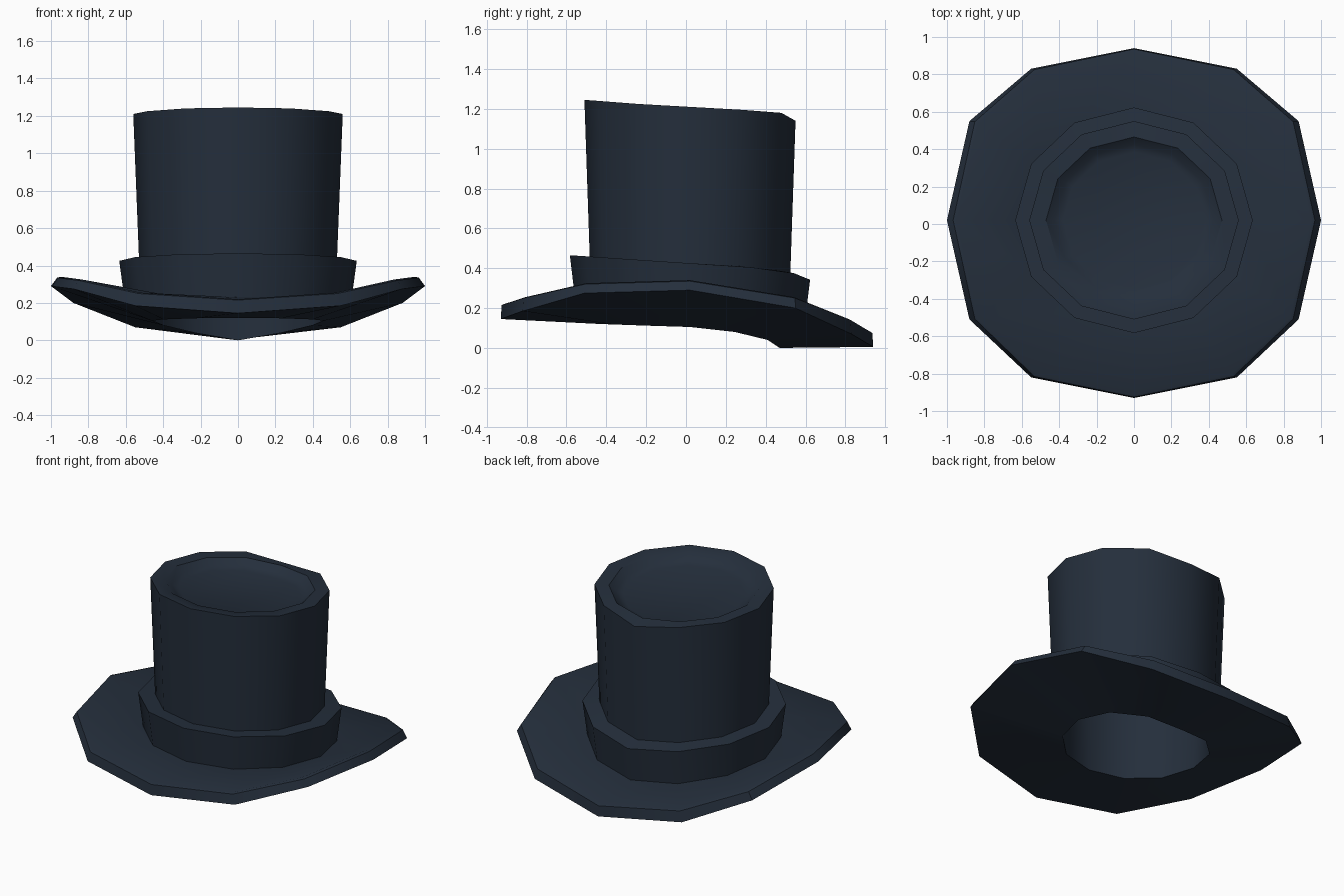
import bpy, bmesh, math

if "Cube" in bpy.data.objects:
    bpy.data.objects.remove(bpy.data.objects["Cube"], do_unlink=True)

navy = bpy.data.materials.new("dark_navy_felt")
navy.use_nodes = True
COLOUR = (0.018, 0.028, 0.045, 1)
navy.diffuse_color = COLOUR
bsdf = navy.node_tree.nodes["Principled BSDF"]
bsdf.inputs["Base Color"].default_value = COLOUR
bsdf.inputs["Roughness"].default_value = 0.8

CENTRE_Y = 0.02
# Half outlines run from front to back over seven points
ROUND = [(math.sin(math.pi * k / 6), -math.cos(math.pi * k / 6)) for k in range(7)]
WIDE = [(0, -0.95), (0.55, -0.84), (0.88, -0.53), (1, 0),
        (0.88, 0.53), (0.55, 0.81), (0, 0.92)]


def ring(rx, ry, heights, outline=ROUND, lift=0):
    """Twelve points, mirrored left to right, each half following heights."""
    half = [(x * rx, y * ry + CENTRE_Y, z + lift)
            for (x, y), z in zip(outline, heights)]
    return half + [(-x, y, z) for x, y, z in half[-2:0:-1]]


def loft(name, rings, cap_first=False, cap_last=False):
    bm = bmesh.new()
    loops = [[bm.verts.new(p) for p in r] for r in rings]
    for a, b in zip(loops, loops[1:]):
        for i in range(len(a)):
            j = (i + 1) % len(a)
            bm.faces.new((a[i], a[j], b[j], b[i]))
    if cap_first:
        bm.faces.new(loops[0][::-1])
    if cap_last:
        bm.faces.new(loops[-1])
    mesh = bpy.data.meshes.new(name)
    bm.to_mesh(mesh)
    bm.free()
    mesh.materials.append(navy)
    obj = bpy.data.objects.new(name, mesh)
    bpy.context.collection.objects.link(obj)
    bpy.ops.object.select_all(action="DESELECT")
    obj.select_set(True)
    bpy.context.view_layer.objects.active = obj
    bpy.ops.object.shade_smooth_by_angle(angle=math.radians(36))
    return obj


# Heights from front to back
opening = [0.12, 0.118, 0.112, 0.105, 0.08, 0.04, 0.0]
rim_low = [0.145, 0.185, 0.275, 0.29, 0.20, 0.07, 0.005]
rim_high = [0.215, 0.25, 0.32, 0.335, 0.25, 0.14, 0.075]
seat = [0.23, 0.228, 0.22, 0.205, 0.18, 0.145, 0.12]
band_top = [0.465, 0.46, 0.445, 0.425, 0.405, 0.375, 0.342]
band_in = [0.457, 0.453, 0.44, 0.425, 0.41, 0.39, 0.365]
crown_top = [1.245, 1.24, 1.225, 1.21, 1.195, 1.18, 1.14]
dish = [1.235, 1.23, 1.22, 1.207, 1.193, 1.18, 1.165]

# Upswept brim with a chamfered rim
loft("brim", [
    ring(0.46, 0.45, opening),
    ring(1, 1, rim_low, WIDE),
    ring(0.967, 0.995, rim_high, WIDE),
    ring(0.947, 0.982, rim_high, WIDE, 0.005),
    ring(0.605, 0.575, seat),
])

# Flared band around the base of the crown
loft("hat_band", [
    ring(0.605, 0.575, seat),
    ring(0.635, 0.603, band_top),
    ring(0.525, 0.5, band_in),
])

# Crown with a dished top
loft("crown", [
    ring(0.525, 0.5, band_in, lift=-0.1),
    ring(0.56, 0.53, crown_top),
    ring(0.47, 0.445, dish),
    ring(0.425, 0.405, dish, lift=-0.035),
    ring(0.38, 0.365, dish, lift=-0.05),
], cap_last=True)

# Hollow inside of the crown
loft("lining", [
    ring(0.5, 0.475, dish, lift=-0.09),
    ring(0.46, 0.45, opening),
], cap_first=True)
